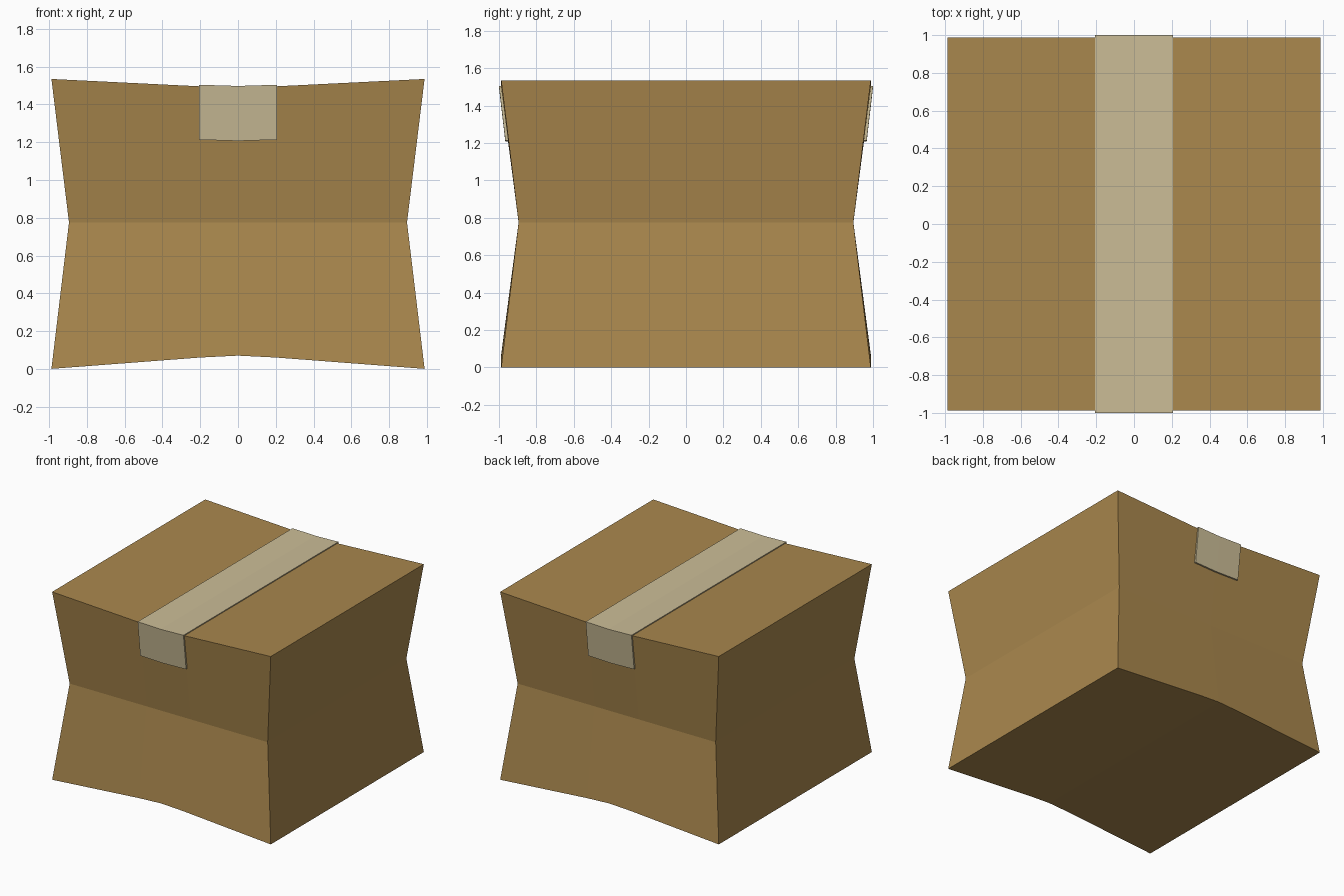
import bpy, bmesh

if "Cube" in bpy.data.objects:
    bpy.data.objects.remove(bpy.data.objects["Cube"])

HALF, WAIST = 0.988, 0.895          # half widths at rims and at waist
HEIGHT, WAIST_Z = 1.535, 0.775
TAPE_X = 0.207


def add_object(name, bm, color):
    bmesh.ops.recalc_face_normals(bm, faces=bm.faces)
    mesh = bpy.data.meshes.new(name)
    bm.to_mesh(mesh)
    bm.free()
    mat = bpy.data.materials.new(name + "_material")
    mat.diffuse_color = (*color, 1)
    mat.use_nodes = True
    mat.node_tree.nodes["Principled BSDF"].inputs["Base Color"].default_value = mat.diffuse_color
    mesh.materials.append(mat)
    obj = bpy.data.objects.new(name, mesh)
    bpy.context.collection.objects.link(obj)
    return obj


def dent(x, edge, mid):
    """Inward dent of the lid or base: 0 at the corners, mid at the centre."""
    a = abs(x)
    if a <= 0.2:
        return mid + (edge - mid) * a / 0.2
    return edge * (HALF - a) / (HALF - 0.2)


def top_z(x):
    return HEIGHT - dent(x, 0.039, 0.045)


# Cardboard box: a cube cut into columns, pinched at the waist, dented lid and base
bm = bmesh.new()
bmesh.ops.create_cube(bm, size=2)
for v in bm.verts:
    v.co.x *= HALF
    v.co.y *= HALF
cuts = [((x, 0, 0), (1, 0, 0)) for x in (-0.2, 0, 0.2)] + [((0, 0, 0), (0, 0, 1))]
for point, normal in cuts:
    bmesh.ops.bisect_plane(bm, geom=bm.verts[:] + bm.edges[:] + bm.faces[:],
                           plane_co=point, plane_no=normal)
for v in bm.verts:
    if v.co.z > 0.5:
        v.co.z = top_z(v.co.x)
    elif v.co.z < -0.5:
        v.co.z = dent(v.co.x, 0.06, 0.07)
    else:
        v.co.z = WAIST_Z
        v.co.y *= WAIST / HALF
        if abs(v.co.x) > 0.5:
            v.co.x *= WAIST / HALF
add_object("cardboard_box", bm, (0.40, 0.245, 0.075))

# Packing tape: a U-shaped strip over the lid, lofted across the dented top
bm = bmesh.new()
rings = []
for x in (-TAPE_X, 0, TAPE_X):
    z = top_z(x)
    half = [(1.0, z + 0.008), (0.966, z - 0.283), (0.951, z - 0.282), (0.986, z - 0.003)]
    outer, inner = half[:2], half[2:]
    loop = outer + inner + [(-y, h) for y, h in reversed(inner)] \
        + [(-y, h) for y, h in reversed(outer)]
    rings.append([bm.verts.new((x, y, h)) for y, h in loop])
n = len(rings[0])
for a, b in zip(rings, rings[1:]):
    for i in range(n):
        j = (i + 1) % n
        bm.faces.new((a[i], a[j], b[j], b[i]))
# End caps split into lid strip and two flaps
for r in (rings[0], rings[-1]):
    for ids in ((0, 1, 2, 3), (0, 3, 4, 7), (4, 5, 6, 7)):
        bm.faces.new([r[i] for i in ids])
add_object("packing_tape", bm, (0.60, 0.51, 0.31))
